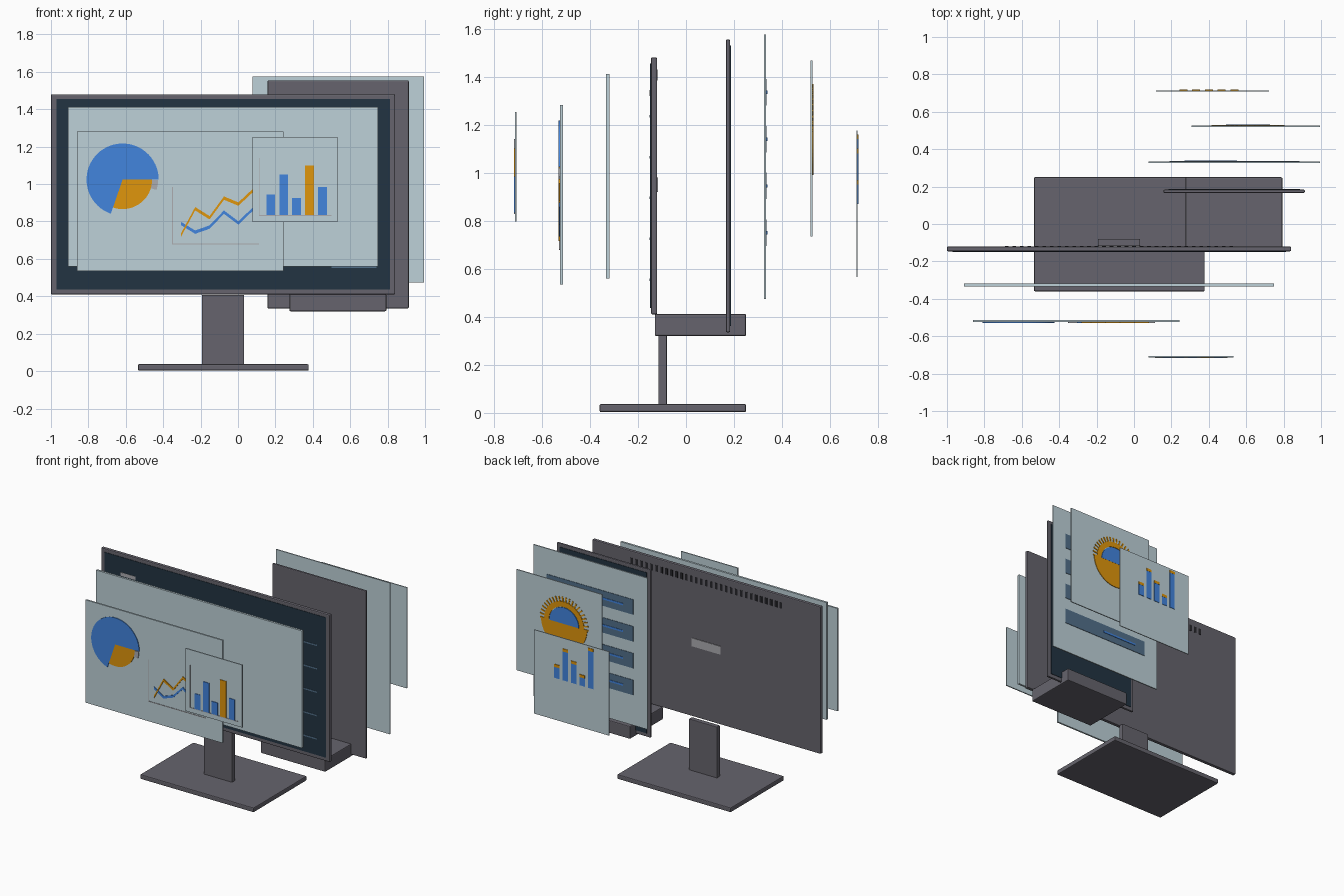
import bpy, bmesh
from math import sin, cos, radians

if "Cube" in bpy.data.objects:
    bpy.data.objects.remove(bpy.data.objects["Cube"])


def material(name, r, g, b):
    m = bpy.data.materials.new(name)
    m.diffuse_color = [((c / 255 + 0.055) / 1.055) ** 2.4 for c in (r, g, b)] + [1]
    m.use_nodes = True
    m.node_tree.nodes["Principled BSDF"].inputs["Base Color"].default_value = m.diffuse_color
    return m


GREY = material("casing_grey", 102, 100, 109)
DARK = material("screen_dark", 34, 52, 66)
PANEL = material("panel_pale_blue", 190, 209, 216)
BLUE = material("chart_blue", 66, 133, 222)
ORANGE = material("chart_orange", 224, 150, 12)
PALE = material("pale_grey", 172, 172, 176)
SLATE = material("row_slate", 82, 112, 138)
BLACK = material("vent_black", 38, 38, 42)


def prism(name, outline, y0, y1, mat, bevel=0):
    """Extrude an x-z outline from y0 to y1."""
    bm = bmesh.new()
    face = bm.faces.new([bm.verts.new((x, y0, z)) for x, z in outline])
    ext = bmesh.ops.extrude_face_region(bm, geom=[face])["geom"]
    moved = [v for v in ext if isinstance(v, bmesh.types.BMVert)]
    bmesh.ops.translate(bm, verts=moved, vec=(0, y1 - y0, 0))
    bmesh.ops.recalc_face_normals(bm, faces=bm.faces)
    me = bpy.data.meshes.new(name)
    bm.to_mesh(me)
    bm.free()
    me.materials.append(mat)
    ob = bpy.data.objects.new(name, me)
    bpy.context.collection.objects.link(ob)
    if bevel:
        mod = ob.modifiers.new("edge_round", "BEVEL")
        mod.width, mod.segments = bevel, 2
    return ob


def box(name, x0, x1, y0, y1, z0, z1, mat, bevel=0):
    return prism(name, [(x0, z0), (x1, z0), (x1, z1), (x0, z1)], y0, y1, mat, bevel)


def sector(name, cx, cz, r0, r1, a0, a1, y0, y1, mat):
    """Pie slice (r0 = 0) or ring arc, angles in degrees."""
    n = max(2, int(abs(a1 - a0) / 6))
    ang = [radians(a0 + (a1 - a0) * i / n) for i in range(n + 1)]
    pts = [(cx + r1 * cos(a), cz + r1 * sin(a)) for a in ang]
    if r0:
        pts += [(cx + r0 * cos(a), cz + r0 * sin(a)) for a in reversed(ang)]
    else:
        pts.append((cx, cz))
    return prism(name, pts, y0, y1, mat)


def graph_line(name, x0, step, zs, y0, y1, mat, h=0.009):
    top = [(x0 + step * i, z + h) for i, z in enumerate(zs)]
    low = [(x, z - 2 * h) for x, z in reversed(top)]
    return prism(name, top + low, y0, y1, mat)


def axes(name, x0, x1, z0, z1, y0, y1):
    t = 0.005
    prism(name, [(x0, z0), (x1, z0), (x1, z0 + t), (x0 + t, z0 + t),
                 (x0 + t, z1), (x0, z1)], y0, y1, PALE)


# Main monitor and stand
box("monitor_body", -1.0, 0.84, -0.146, -0.12, 0.41, 1.48, GREY, 0.006)
box("monitor_screen", -0.97, 0.812, -0.149, -0.14, 0.437, 1.455, DARK)
box("stand_neck", -0.193, 0.033, -0.115, -0.08, 0.03, 0.407, GREY, 0.004)
box("stand_base", -0.535, 0.378, -0.36, 0.25, 0.003, 0.037, GREY, 0.006)

# Monitor back: vents and label plate
for i in range(31):
    x = -0.68 + 0.04 * i
    box(f"vent_slot_{i}", x - 0.01, x + 0.01, -0.121, -0.1185, 1.385, 1.43, BLACK)
box("label_plate", -0.195, 0.035, -0.121, -0.116, 0.92, 0.98, PALE)

# Screen details behind the floating panels
box("screen_header", -0.84, -0.72, -0.151, -0.148, 1.32, 1.345, PALE)
for i in range(5):
    z = 0.55 + 0.17 * i
    box(f"screen_text_line_{i}", 0.5, 0.74, -0.151, -0.148, z, z + 0.01, SLATE)

# Floating panels in front
box("front_panel_large", -0.908, 0.748, -0.333, -0.318, 0.56, 1.412, PANEL)
box("front_panel_middle", -0.86, 0.242, -0.525, -0.513, 0.535, 1.282, PANEL)
box("front_panel_small", 0.078, 0.533, -0.713, -0.705, 0.797, 1.252, PANEL)

# Pie chart
PX, PZ = -0.617, 1.024
sector("pie_blue", PX, PZ, 0, 0.193, 0, 251, -0.53, -0.524, BLUE)
sector("pie_orange", PX, PZ, 0, 0.158, -109, 0, -0.53, -0.524, ORANGE)
sector("pie_grey", PX, PZ, 0.158, 0.19, -17, -1, -0.53, -0.524, PALE)

# Line chart
axes("line_chart_axes", -0.352, 0.112, 0.678, 0.985, -0.528, -0.524)
graph_line("graph_orange", -0.306, 0.077, [0.725, 0.868, 0.82, 0.925, 0.893, 0.965],
           -0.53, -0.524, ORANGE)
graph_line("graph_blue", -0.306, 0.077, [0.79, 0.743, 0.77, 0.85, 0.792, 0.866],
           -0.529, -0.524, BLUE)

# Front bar chart
axes("bar_chart_axes", 0.111, 0.5, 0.829, 1.14, -0.716, -0.712)
for i, top in enumerate([0.945, 1.05, 0.925, 1.10, 0.985]):
    x = 0.152 + 0.069 * i
    box(f"front_bar_{i}", x, x + 0.047, -0.717, -0.712, 0.834, top,
        ORANGE if i == 3 else BLUE)

# Second device facing the back, with its dock
box("tablet_body", 0.158, 0.913, 0.166, 0.184, 0.335, 1.555, GREY, 0.006)
box("tablet_screen", 0.185, 0.887, 0.18, 0.187, 0.362, 1.53, DARK)
box("tablet_dock", 0.275, 0.793, -0.13, 0.25, 0.32, 0.412, GREY, 0.006)

# Floating panels at the back
box("back_panel_large", 0.078, 0.995, 0.325, 0.333, 0.475, 1.575, PANEL)
box("back_panel_middle", 0.308, 0.995, 0.519, 0.526, 0.735, 1.468, PANEL)
box("back_panel_small", 0.118, 0.723, 0.709, 0.715, 0.565, 1.175, PANEL)

# List rows
for i in range(4):
    z = 0.695 + 0.195 * i
    box(f"list_row_{i}", 0.19, 0.885, 0.332, 0.336, z, z + 0.11, SLATE)
    box(f"list_row_text_{i}", 0.27, 0.55, 0.335, 0.339, z + 0.048, z + 0.062, BLUE)

# Sunburst dial
DX, DZ = 0.61, 1.175
sector("dial_blue", DX, DZ, 0, 0.118, 0, 180, 0.525, 0.531, BLUE)
sector("dial_ring", DX, DZ, 0.122, 0.16, 0, 180, 0.525, 0.53, ORANGE)
sector("dial_orange", DX, DZ, 0, 0.185, 180, 360, 0.525, 0.53, ORANGE)
for i in range(22):
    a = i * 180 / 21
    sector(f"dial_tick_{i}", DX, DZ, 0.16, 0.195, a - 1.5, a + 1.5, 0.525, 0.53, ORANGE)

# Back bar chart with capped bars
for i, h in enumerate([0.29, 0.08, 0.16, 0.23, 0.10]):
    x = 0.243 + 0.068 * i
    box(f"back_bar_{i}", x, x + 0.043, 0.714, 0.718, 0.87, 0.85 + h, BLUE)
    box(f"back_bar_cap_{i}", x, x + 0.043, 0.714, 0.719, 0.85 + h, 0.87 + h, ORANGE)
